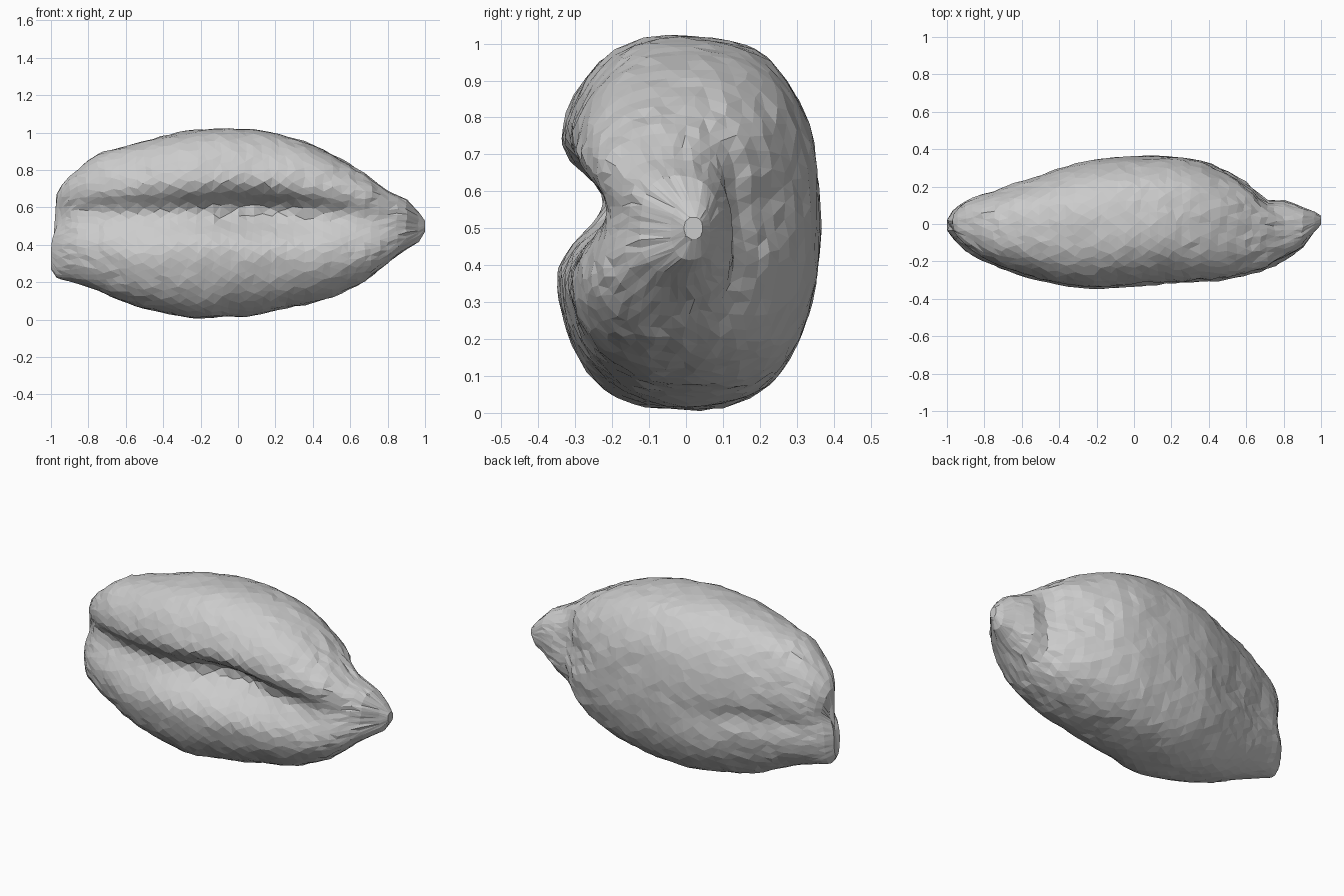
import bpy, bmesh, math, random
from mathutils import Vector, noise

if "Cube" in bpy.data.objects:
    bpy.data.objects.remove(bpy.data.objects["Cube"])

random.seed(4)

# Stations along the seed: x, top z, bottom z, back y, front y, groove depth
STATIONS = [
    (-1.00, 0.58, 0.27, 0.025, -0.035, 0.00),
    (-0.97, 0.67, 0.225, 0.075, -0.08, 0.03),
    (-0.90, 0.765, 0.205, 0.13, -0.155, 0.06),
    (-0.75, 0.88, 0.155, 0.18, -0.24, 0.08),
    (-0.50, 0.955, 0.06, 0.265, -0.32, 0.11),
    (-0.22, 1.015, 0.01, 0.345, -0.365, 0.15),
    (0.08, 1.015, 0.025, 0.362, -0.345, 0.20),
    (0.30, 0.97, 0.07, 0.35, -0.335, 0.16),
    (0.50, 0.885, 0.12, 0.285, -0.32, 0.11),
    (0.63, 0.81, 0.18, 0.21, -0.29, 0.08),
    (0.71, 0.755, 0.23, 0.135, -0.265, 0.06),
    (0.80, 0.685, 0.30, 0.13, -0.22, 0.04),
    (0.90, 0.645, 0.38, 0.09, -0.135, 0.01),
    (0.965, 0.575, 0.415, 0.065, -0.04, 0.00),
    (1.00, 0.53, 0.47, 0.045, -0.005, 0.00),
]
SEGMENTS = 48


def spline(i, t):
    """Catmull-Rom blend between station i and i + 1."""
    n = len(STATIONS) - 1
    p = [STATIONS[min(max(i + k, 0), n)] for k in (-1, 0, 1, 2)]
    return [0.5 * (2 * b + (c - a) * t + (2 * a - 5 * b + 4 * c - d) * t * t
                   + (3 * b - a - 3 * c + d) * t ** 3) for a, b, c, d in zip(*p)]


def spow(v, e):
    return math.copysign(abs(v) ** e, v)


def bell(v, width):
    return math.exp(-(v / width) ** 2)


def profile(a, x, top, bottom, back, front, groove):
    """One point of the bean-shaped outline at angle a."""
    y = (back + front) / 2 + (back - front) / 2 * spow(math.cos(a), 0.77)
    z = (top + bottom) / 2 + (top - bottom) / 2 * spow(math.sin(a), 0.84)
    side = min(1, 2 * abs(math.cos(a)))
    px = x
    if math.cos(a) < 0:
        # front cleft
        d = z - (0.57 + 0.02 * bell(x - 0.1, 0.4) - 0.04 * max(0, x))
        y += side * groove * bell(d, 0.09 if d > 0 else 0.13)
    else:
        # soft back crease at the blunt end, hollow beside the tip
        y -= side * 0.03 * bell(x + 0.6, 0.35) * bell(z - 0.46, 0.07)
        y -= side * 0.03 * bell(x - 0.62, 0.15) * bell(z - 0.56, 0.10)
    # notch between the two lobes at the blunt end
    if x < -0.85:
        px += 0.035 * (-x - 0.85) / 0.15 * bell(z - 0.53, 0.08)
    return Vector((px, y, z))


def section(index, station):
    """Ring resampled at even spacing, then roughened."""
    x, top, bottom, back, front, groove = station
    fine = [profile(2 * math.pi * k / 400, *station) for k in range(401)]
    arc = [0.0]
    for p, q in zip(fine, fine[1:]):
        arc.append(arc[-1] + (q - p).length)
    centre = Vector((x, (back + front) / 2, (top + bottom) / 2))
    inside = max(0.0, 1 - abs(x) ** 8)
    ring, j = [], 0
    for k in range(SEGMENTS):
        target = arc[-1] * (k + 0.4 * (index % 2) + random.uniform(-0.2, 0.2) + 0.3) / SEGMENTS
        while arc[j + 1] < target:
            j += 1
        t = (target - arc[j]) / (arc[j + 1] - arc[j])
        p = fine[j].lerp(fine[j + 1], t)
        # irregular skin, more creased around the middle of the cleft
        crease = bell(x - 0.2, 0.28) * bell(p.z - 0.62, 0.12) * (p.y < centre.y)
        amount = (0.003 + 0.012 * crease) * inside
        out = (p - centre).normalized()
        p += out * (0.008 * inside * noise.noise(p * 6) + random.uniform(-amount, amount))
        p.x += random.uniform(-0.01, 0.01) * inside
        p.z = max(p.z, 0.0)
        ring.append(p)
    return ring


# Seed body: loft the rings and close both ends
bm = bmesh.new()
stations = []
for i in range(len(STATIONS) - 1):
    steps = max(1, round((STATIONS[i + 1][0] - STATIONS[i][0]) / 0.045))
    stations += [spline(i, s / steps) for s in range(steps)]
stations.append(STATIONS[-1])
loops = [[bm.verts.new(p) for p in section(n, s)] for n, s in enumerate(stations)]
for a, b in zip(loops, loops[1:]):
    for k in range(SEGMENTS):
        j = (k + 1) % SEGMENTS
        bm.faces.new((a[k], a[j], b[j], b[k]))
for loop in (loops[0], loops[-1]):
    centre = bm.verts.new(sum((v.co for v in loop), Vector()) / SEGMENTS)
    for k in range(SEGMENTS):
        bm.faces.new((loop[k], loop[(k + 1) % SEGMENTS], centre))
bmesh.ops.remove_doubles(bm, verts=bm.verts, dist=0.008)
bmesh.ops.triangulate(bm, faces=bm.faces)
bmesh.ops.recalc_face_normals(bm, faces=bm.faces)

mesh = bpy.data.meshes.new("seed")
bm.to_mesh(mesh)
bm.free()
seed = bpy.data.objects.new("seed", mesh)
bpy.context.collection.objects.link(seed)
